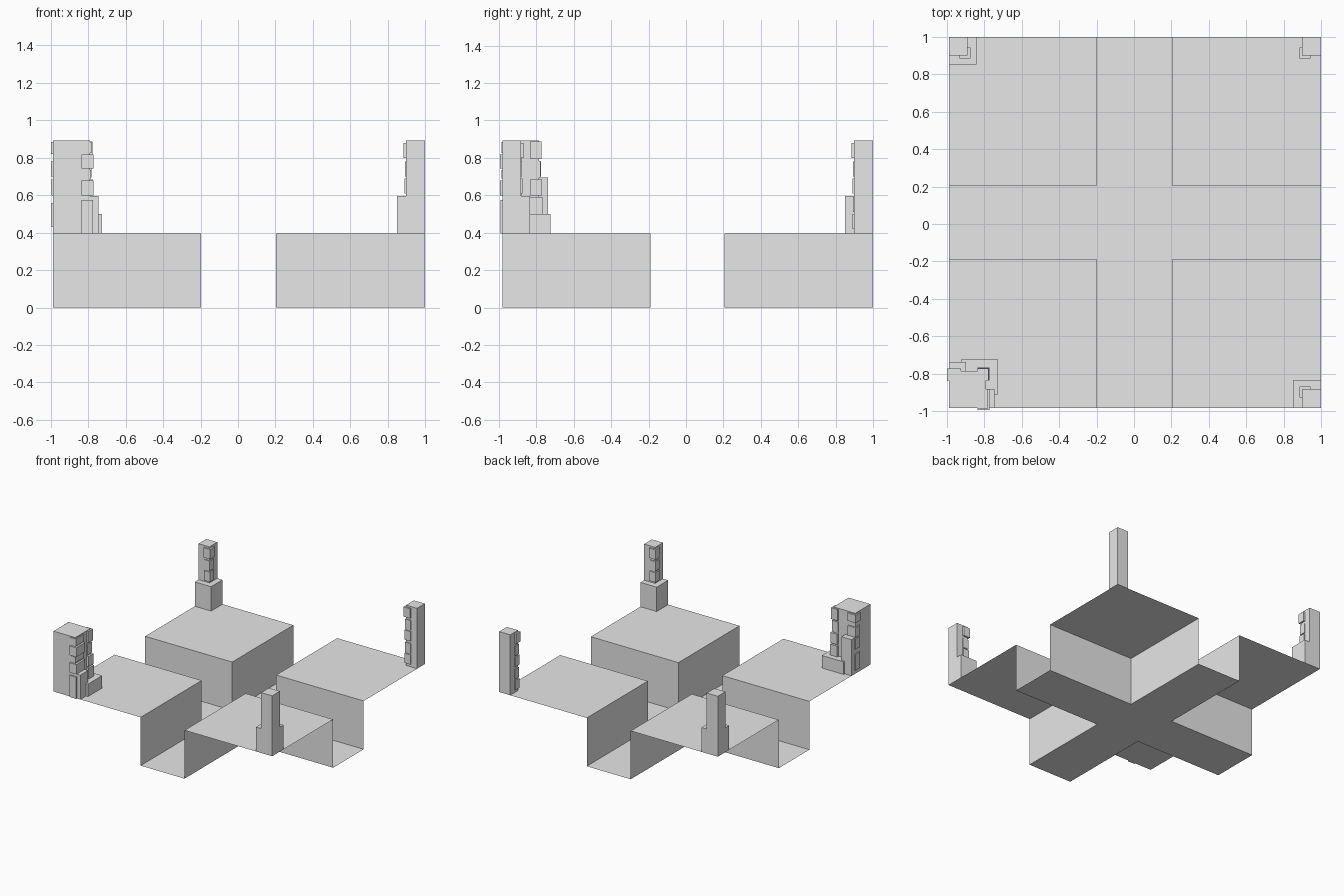
import bpy
import bmesh

old = bpy.data.objects.get("Cube")
if old:
    bpy.data.objects.remove(old, do_unlink=True)

stone = bpy.data.materials.new("pale_grey_stone")
stone.use_nodes = True
GREY = (0.8, 0.8, 0.8, 1)
stone.diffuse_color = GREY
stone.node_tree.nodes["Principled BSDF"].inputs["Base Color"].default_value = GREY

X0, X1, X2, X3 = -0.988, -0.197, 0.202, 0.998   # block edges across
Y0, Y1, Y2, Y3 = -0.982, -0.19, 0.206, 0.999    # block edges front to back
DECK, TOP = 0.397, 0.893


def finish(name, bm):
    mesh = bpy.data.meshes.new(name)
    bm.to_mesh(mesh)
    bm.free()
    mesh.materials.append(stone)
    obj = bpy.data.objects.new(name, mesh)
    bpy.context.collection.objects.link(obj)
    return obj


def quad(bm, *points):
    bm.faces.new([bm.verts.new(p) for p in points])


def add_box(bm, xs, ys, zs):
    (xa, xb), (ya, yb), (za, zb) = sorted(xs), sorted(ys), sorted(zs)
    verts = bmesh.ops.create_cube(bm, size=1)["verts"]
    for v in verts:
        v.co.x = xb if v.co.x > 0 else xa
        v.co.y = yb if v.co.y > 0 else ya
        v.co.z = zb if v.co.z > 0 else za


# Cross-shaped street floor
bm = bmesh.new()
quad(bm, (X1, Y0, 0), (X2, Y0, 0), (X2, Y3, 0), (X1, Y3, 0))
for a, b in ((X0, X1), (X2, X3)):
    quad(bm, (a, Y1, 0), (b, Y1, 0), (b, Y2, 0), (a, Y2, 0))
bmesh.ops.remove_doubles(bm, verts=bm.verts, dist=0.0001)
finish("street_floor", bm)


# Raised terraces: a deck and two inner walls, open on the outside
def terrace(name, xo, xi, yo, yi):
    bm = bmesh.new()
    quad(bm, (xo, yo, DECK), (xi, yo, DECK), (xi, yi, DECK), (xo, yi, DECK))
    quad(bm, (xi, yo, DECK), (xi, yo, 0), (xi, yi, 0), (xi, yi, DECK))
    quad(bm, (xi, yi, DECK), (xi, yi, 0), (xo, yi, 0), (xo, yi, DECK))
    bmesh.ops.remove_doubles(bm, verts=bm.verts, dist=0.0001)
    if (xi - xo) * (yi - yo) < 0:
        bmesh.ops.reverse_faces(bm, faces=bm.faces)
    finish(name, bm)


terrace("terrace_front_right", X0, X1, Y0, Y1)
terrace("terrace_front_left", X3, X2, Y0, Y1)
terrace("terrace_back_right", X0, X1, Y3, Y2)
terrace("terrace_back_left", X3, X2, Y3, Y2)


# Slim corner pillars with stones stacked on the inner edge
STONES = ((0.42, 0.5, 0.01), (0.51, 0.59, 0.006), (0.61, 0.69, 0.009),
          (0.7, 0.78, 0.006), (0.8, 0.88, 0.014))


def pillar(name, xo, yo, sx, sy, plinth):
    bm = bmesh.new()
    w = 0.1
    start = DECK
    if plinth:
        start = 0.597
        add_box(bm, (xo, xo + sx * 0.148), (yo, yo + sy * 0.148), (DECK, start))
    add_box(bm, (xo, xo + sx * w), (yo, yo + sy * w), (start, TOP))
    for low, high, out in STONES:
        if low > start:
            add_box(bm, (xo + sx * 0.055, xo + sx * (w + out)),
                    (yo + sy * 0.055, yo + sy * (w + out)), (low, high))
    finish(name, bm)


pillar("pillar_front_left", X3, Y0, -1, 1, True)
pillar("pillar_back_right", X0, Y3, 1, -1, True)
pillar("pillar_back_left", X3, Y3, -1, -1, False)

# Broad corner tower
TX, TY = -0.79, -0.785
bm = bmesh.new()
add_box(bm, (X0, TX), (Y0, TY), (DECK, TOP))
finish("tower_body", bm)

# Stepped footings against the tower's inner sides
bm = bmesh.new()
add_box(bm, (-0.925, -0.727), (-0.91, -0.725), (DECK, 0.5))
add_box(bm, (-0.85, -0.745), (Y0, -0.88), (DECK, 0.597))
add_box(bm, (X0, -0.897), (-0.85, -0.737), (DECK, 0.695))
finish("tower_footings", bm)

# Corner stones: front edge, inner edge and outer back edge
bm = bmesh.new()
for low, high, out in ((DECK, 0.575, 0.015), (0.6, 0.68, 0.017),
                       (0.69, 0.735, 0.006), (0.742, 0.818, 0.017), (0.825, 0.885, 0.008)):
    add_box(bm, (-0.835, TX + out), (Y0 - out * 0.7, -0.88), (low, high))
for low, high, out in ((0.5, 0.59, 0.018), (0.6, 0.685, 0.016),
                       (0.695, 0.783, 0.008), (0.795, 0.888, 0.013)):
    add_box(bm, (-0.835, TX + out), (-0.835, TY + out), (low, high))
for low, high, out in ((0.43, 0.56, 0.009), (0.6, 0.685, 0.007),
                       (0.7, 0.78, 0.01), (0.82, 0.885, 0.012)):
    add_box(bm, (X0 - out, -0.925), (-0.835, TY + out), (low, high))
finish("tower_corner_stones", bm)
